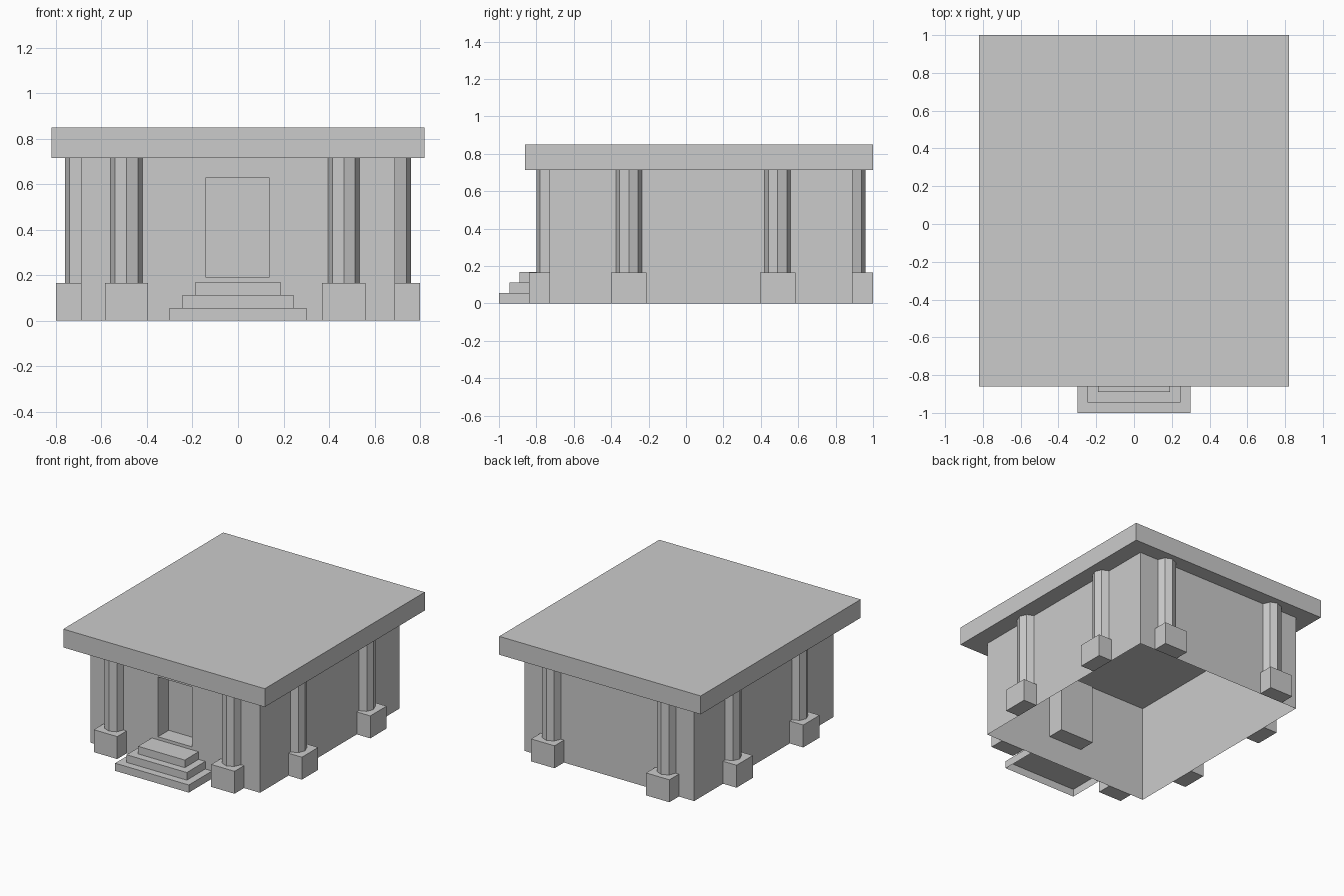
import bpy
import bmesh
import math
from mathutils import Matrix, Vector

cube = bpy.data.objects.get("Cube")
if cube:
    bpy.data.objects.remove(cube)

GREY = (0.6, 0.6, 0.6, 1)
stone = bpy.data.materials.new("grey stone")
stone.use_nodes = True
stone.diffuse_color = GREY
stone.node_tree.nodes["Principled BSDF"].inputs["Base Color"].default_value = GREY


def finish(name, bm):
    mesh = bpy.data.meshes.new(name)
    bm.to_mesh(mesh)
    bm.free()
    mesh.materials.append(stone)
    obj = bpy.data.objects.new(name, mesh)
    bpy.context.collection.objects.link(obj)
    return obj


def box_mesh(lo, hi, open_sides=()):
    """Box between two corners, without the faces that point in open_sides."""
    lo, hi = Vector(lo), Vector(hi)
    bm = bmesh.new()
    bmesh.ops.create_cube(bm, size=1)
    bm.normal_update()
    drop = [f for f in bm.faces if any(f.normal.dot(Vector(s)) > 0.9 for s in open_sides)]
    bmesh.ops.delete(bm, geom=drop, context='FACES')
    bmesh.ops.transform(bm, verts=bm.verts,
                        matrix=Matrix.Translation((lo + hi) / 2) @ Matrix.Diagonal((hi - lo).to_4d()))
    return bm


DOWN, BACK = (0, 0, -1), (0, 1, 0)
WALL_X, FRONT_Y, BACK_Y = 0.69, -0.73, 0.89
EAVES, ROOF_TOP = 0.715, 0.85
BASE_TOP = 0.165

# Hall: a hollow shell, open below, with a doorway recess in the front wall
bm = box_mesh((-WALL_X, FRONT_Y, 0), (WALL_X, BACK_Y, EAVES), [DOWN])
for axis, values in ((0, (-0.14, 0.137)), (2, (0.19, 0.63))):
    for value in values:
        point, normal = Vector(), Vector()
        point[axis], normal[axis] = value, 1
        front = [f for f in bm.faces if f.normal.y < -0.9]
        geom = front + list({e for f in front for e in f.edges}) + list({v for f in front for v in f.verts})
        bmesh.ops.bisect_plane(bm, geom=geom, plane_co=point, plane_no=normal)
        bm.normal_update()
door = [f for f in bm.faces if f.normal.y < -0.9
        and abs(f.calc_center_median().x) < 0.1
        and 0.19 < f.calc_center_median().z < 0.63]
recess = bmesh.ops.extrude_face_region(bm, geom=door)
bmesh.ops.translate(bm, vec=(0, 0.125, 0),
                    verts=[v for v in recess["geom"] if isinstance(v, bmesh.types.BMVert)])
bmesh.ops.delete(bm, geom=[f for f in door if f.is_valid], context='FACES')
finish("hall", bm)

# Flat roof slab
finish("roof", box_mesh((-0.82, -0.86, EAVES), (0.82, 1, ROOF_TOP)))

# Three entrance steps, each narrower and further back
for i in range(3):
    half, front = 0.3 - 0.055 * i, -1 + 0.055 * i
    finish(f"step_{i + 1}", box_mesh((-half, front, 0.056 * i),
                                     (half, FRONT_Y, 0.056 * (i + 1)), [DOWN, BACK]))


def half_column(name, x, y, turn):
    """Half octagonal shaft on a block; turn points its local -y away from the wall."""
    place = Matrix.Translation((x, y, 0)) @ Matrix.Rotation(turn, 4, 'Z')
    finish(name + "_base", box_mesh((-0.095, -0.11, 0), (0.095, 0, BASE_TOP))).matrix_world = place
    bm = bmesh.new()
    ring = [bm.verts.new((0.07 * math.cos(a), -0.07 * math.sin(a), BASE_TOP))
            for a in (math.pi * k / 4 for k in range(5))]
    edges = [bm.edges.new(pair) for pair in zip(ring, ring[1:])]
    top = bmesh.ops.extrude_edge_only(bm, edges=edges)["geom"]
    bmesh.ops.translate(bm, vec=(0, 0, EAVES - BASE_TOP),
                        verts=[v for v in top if isinstance(v, bmesh.types.BMVert)])
    bmesh.ops.recalc_face_normals(bm, faces=bm.faces)
    if sum(f.normal.y for f in bm.faces) > 0:
        bmesh.ops.reverse_faces(bm, faces=bm.faces)
    finish(name, bm).matrix_world = place


# Two columns against each wall
for i, x in enumerate((-0.49, 0.465)):
    half_column(f"front_column_{i + 1}", x, FRONT_Y, 0)
for i, x in enumerate((-0.47, 0.465)):
    half_column(f"back_column_{i + 1}", x, BACK_Y, math.pi)
for i, y in enumerate((-0.305, 0.49)):
    half_column(f"left_column_{i + 1}", WALL_X, y, math.pi / 2)
for i, y in enumerate((-0.315, 0.46)):
    half_column(f"right_column_{i + 1}", -WALL_X, y, -math.pi / 2)
